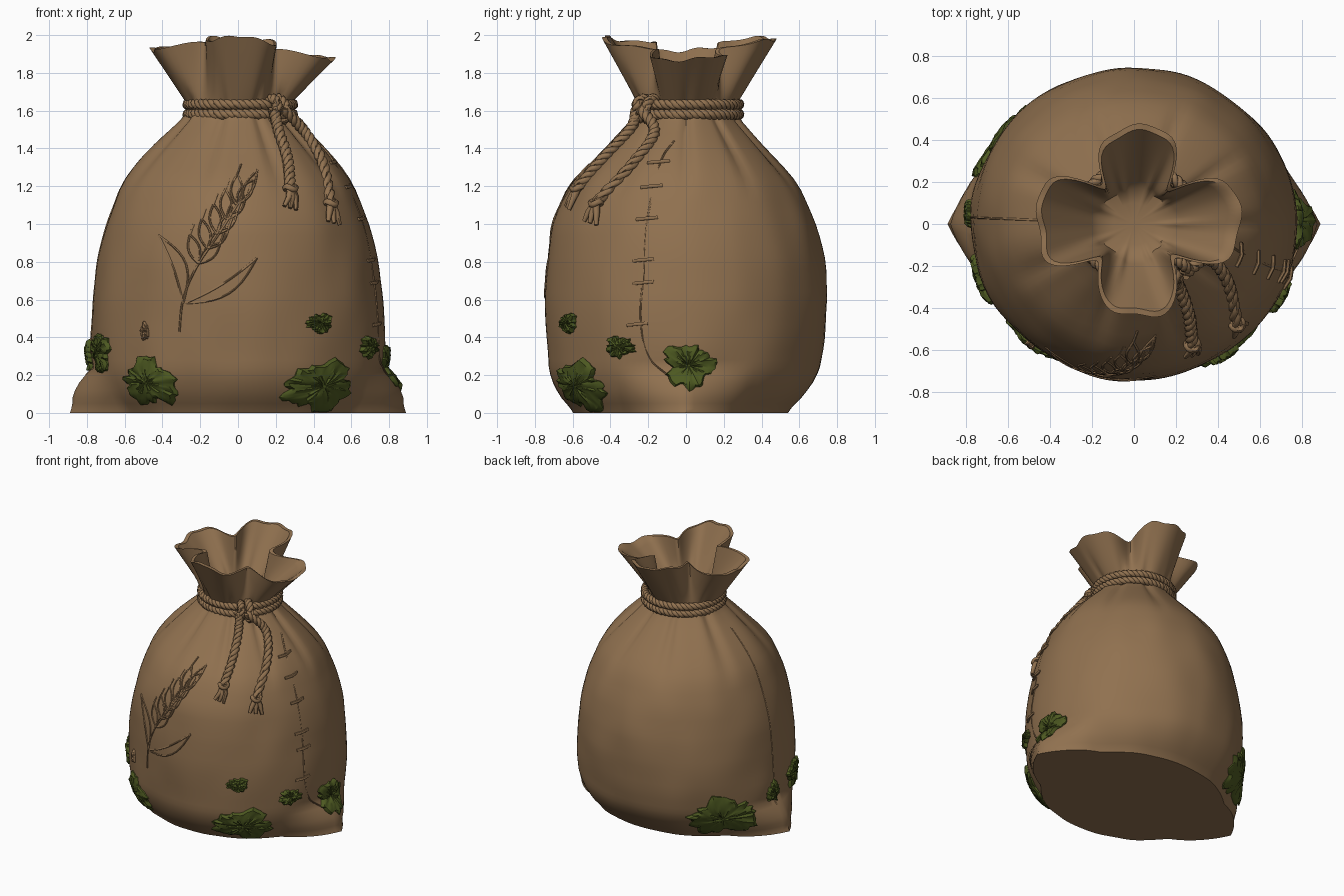
import bpy, bmesh, math, random
from math import sin, cos, pi, exp
from mathutils import Vector, noise

if "Cube" in bpy.data.objects:
    bpy.data.objects.remove(bpy.data.objects["Cube"])


def material(name, rgb):
    m = bpy.data.materials.new(name)
    m.use_nodes = True
    m.diffuse_color = (*rgb, 1)
    b = m.node_tree.nodes["Principled BSDF"]
    b.inputs["Base Color"].default_value = (*rgb, 1)
    b.inputs["Roughness"].default_value = 0.9
    return m


BURLAP = material("burlap brown", (0.28, 0.165, 0.079))
MOSS = material("moss green", (0.074, 0.1, 0.015))

# Sack profile: height, side half width, front depth, back depth
PROFILE = [(0, .68, .58, .52), (.06, .74, .65, .60), (.2, .78, .72, .70),
           (.4, .78, .735, .74), (.6, .77, .745, .75), (.8, .74, .74, .735),
           (1.0, .695, .71, .69), (1.2, .625, .62, .60), (1.3, .555, .53, .52),
           (1.4, .465, .425, .425), (1.5, .36, .335, .335),
           (1.57, .285, .265, .27), (1.62, .25, .24, .25)]
EAR = [(0, .195), (.04, .16), (.1, .12), (.16, .07), (.2, .03), (.24, -.015), (.32, 0)]


def lerp_table(table, z):
    z = min(max(z, table[0][0]), table[-1][0])
    for a, b in zip(table, table[1:]):
        if z <= b[0]:
            t = (z - a[0]) / (b[0] - a[0])
            return [p + (q - p) * t for p, q in zip(a[1:], b[1:])]


def radius(th, z):
    """Sack radius with bottom corners, gathers and soft lumps."""
    lo, hi = lerp_table(PROFILE, z - .03), lerp_table(PROFILE, z + .03)
    side, front, back = [(p + q) / 2 for p, q in zip(lo, hi)]
    depth = back if sin(th) > 0 else front
    r = 1 / math.hypot(cos(th) / side, sin(th) / depth)
    d = abs(math.asin(max(-1, min(1, sin(th)))))
    r += lerp_table(EAR, z)[0] * max(0, 1 - d / .5)
    gather = max(0, min(1, (z - 1.15) / .35))
    r *= 1 - .07 * gather * max(0, cos(9 * th + 2 * sin(th))) ** 4
    return r + .012 * noise.noise((3 * cos(th), 3 * sin(th), 3 * z))


def on_sack(th, z, off=0):
    r = radius(th, z) + off
    return Vector((r * cos(th), r * sin(th), z))


def front_angle(x, z):
    th = -pi / 2
    for _ in range(12):
        th = -math.acos(max(-1, min(1, x / radius(th, z))))
    return th


def on_front(x, z, off=.001):
    return on_sack(front_angle(x, z), z, off)


def side_angle(y, z):
    return math.asin(y / radius(0, z))


def finish(ob, mat, angle):
    ob.data.materials.append(mat)
    bpy.ops.object.select_all(action='DESELECT')
    ob.select_set(True)
    bpy.context.view_layer.objects.active = ob
    if ob.type == 'CURVE':
        bpy.ops.object.convert(target='MESH')
    bpy.ops.object.shade_smooth_by_angle(angle=math.radians(angle))


def mesh_from_rings(name, rings, mat, angle=45, cap_start=False):
    bm = bmesh.new()
    loops = [[bm.verts.new(p) for p in ring] for ring in rings]
    for a, b in zip(loops, loops[1:]):
        for i in range(len(a)):
            j = (i + 1) % len(a)
            bm.faces.new((a[i], a[j], b[j], b[i]))
    if cap_start:
        bm.faces.new(loops[0][::-1])
    bm.faces.new(loops[-1])
    me = bpy.data.meshes.new(name)
    bm.to_mesh(me)
    bm.free()
    ob = bpy.data.objects.new(name, me)
    bpy.context.collection.objects.link(ob)
    finish(ob, mat, angle)


def tubes(name, paths, width, closed=False, taper=False):
    cu = bpy.data.curves.new(name, 'CURVE')
    cu.dimensions = '3D'
    cu.bevel_depth = width
    cu.bevel_resolution = 1
    cu.use_fill_caps = True
    for path in paths:
        sp = cu.splines.new('POLY')
        sp.points.add(len(path) - 1)
        sp.use_cyclic_u = closed
        for i, p in enumerate(path):
            sp.points[i].co = (*p, 1)
            sp.points[i].radius = 1 - .8 * i / len(path) if taper else 1
    ob = bpy.data.objects.new(name, cu)
    bpy.context.collection.objects.link(ob)
    finish(ob, BURLAP, 60)


def smooth_path(pts, n=12):
    """Catmull-Rom samples through the points."""
    pts = [Vector(p) for p in pts]
    q = [2 * pts[0] - pts[1], *pts, 2 * pts[-1] - pts[-2]]
    out = []
    for a, b, c, d in zip(q, q[1:], q[2:], q[3:]):
        for i in range(n):
            t = i / n
            out.append(.5 * (2 * b + (c - a) * t + (2 * a - 5 * b + 4 * c - d) * t * t
                             + (3 * b - a - 3 * c + d) * t ** 3))
    return out + [pts[-1]]


def rope(name, path, turns, thick=.0145, closed=False):
    """Three strands twisted around a path."""
    strands = [[], [], []]
    n = len(path)
    for i, p in enumerate(path):
        ahead = path[(i + 1) % n] if closed else path[min(i + 1, n - 1)]
        behind = path[i - 1] if closed else path[max(i - 1, 0)]
        tan = (ahead - behind).normalized()
        ref = Vector((0, 0, 1)) if abs(tan.z) < .95 else Vector((1, 0, 0))
        u = tan.cross(ref).normalized()
        v = tan.cross(u)
        for k in range(3):
            a = 2 * pi * (turns * i / n + k / 3)
            strands[k].append(p + thick * (u * cos(a) + v * sin(a)))
    tubes(name, strands, thick * 1.05, closed)


# Sack with ruffled open mouth, one continuous skin
N = 128
ANGLES = [2 * pi * i / N for i in range(N)]


def mouth(th, t, inset=0):
    near = abs(th % (pi / 2) - pi / 4)
    rim = .485 - .03 * sin(th) ** 2 - .22 * exp(-(near / (.2 + .1 * sin(th) ** 2)) ** 2)
    rim += .012 * sin(5 * th + 1) + .008 * sin(13 * th)
    top = 1.94 - .045 * cos(2 * th) - .025 * cos(th) + .01 * sin(7 * th) + .006 * sin(17 * th)
    base = radius(th, 1.62)
    r = base + (rim - base) * t - inset * (1 + 2.2 * (1 - t))
    return Vector((r * cos(th) + .015 * t, r * sin(th) + .01 * t, 1.62 + t * (top - 1.62)))


heights = [0, .02, .05, .08, .12, .16, .2, .24, .28] + [.34 + .06 * i for i in range(21)] + [1.58]
rings = [[on_sack(a, z) for a in ANGLES] for z in heights]
rings += [[mouth(a, i / 8) for a in ANGLES] for i in range(9)]
rings += [[mouth(a, i / 8, .028) for a in ANGLES] for i in range(8, -1, -1)]
rings += [[Vector((r * cos(a), r * sin(a), 1.6)) for a in ANGLES] for r in (.1, .02)]
mesh_from_rings("sack", rings, BURLAP, 45, True)

# Rope wound twice round the neck, knot and hanging ends
for i, z in enumerate((1.58, 1.633)):
    ring = [Vector((.012 + .278 * cos(a), .01 + .27 * sin(a), z))
            for a in (2 * pi * k / 200 for k in range(200))]
    rope(f"neck_rope_{i + 1}", ring, 18, closed=True)
for i, a in enumerate((-.95, -.75)):
    hub = Vector((.015 + .28 * cos(a), .01 + .28 * sin(a), 1.606))
    out = Vector((cos(a), sin(a), .3 * (1 - 2 * i)))
    loop = [hub + .05 * (out * cos(t) + Vector((0, 0, 1.1)) * sin(t))
            for t in (2 * pi * k / 40 for k in range(40))]
    rope(f"knot_loop_{i + 1}", loop, 4, closed=True)
ENDS = [[(.2, 1.5), (.25, 1.35), (.268, 1.19)], [(.33, 1.49), (.43, 1.33), (.475, 1.11)]]
for i, pts in enumerate(ENDS):
    path = [Vector((.19 + .05 * i, -.26 + .02 * i, 1.61))] + [on_front(x, z, .024) for x, z in pts]
    rope(f"rope_end_{i + 1}", smooth_path(path, 20), 5, .0155)
    tip = path[-1]
    knob = [tip + Vector((.027 * cos(t), .027 * sin(t), .008 * sin(2 * t)))
            for t in (2 * pi * k / 16 for k in range(16))]
    tubes(f"end_knot_{i + 1}", [knob], .017, True)
    x, z = pts[-1]
    tassel = [[tip, on_front(x + s * .6 + .01, z - .05, .025), on_front(x + s + .02 * i, z - .105 - s / 3, .02)]
              for s in (-.03, 0, .03)]
    tubes(f"tassel_{i + 1}", tassel, .024, taper=True)

# Side seams with cross stitches
seam = [(-.06, 1.44), (-.13, 1.33), (-.2, 1.05), (-.225, .75), (-.24, .5), (-.2, .3), (-.1, .2)]
right_seam = smooth_path([on_sack(side_angle(y, z), z, -.001) for y, z in seam])
left_seam = [on_sack(pi - .04, z / 50, -.001) for z in range(10, 74)]
tubes("side_seams", [right_seam, left_seam], .005)
marks = []
for y, z in ((-.14, 1.33), (-.18, 1.2), (-.205, 1.03), (-.225, .81), (-.225, .69), (-.255, .47)):
    marks.append([on_sack(side_angle(y + d, z), z + d * .1, .012 - abs(d) * .2)
                  for d in (-.055, -.03, 0, .03, .055)])
tubes("stitches", marks, .01)


# Embroidered grain ear on the front
def leaf(base, tip, width, bend=0):
    b, t = Vector(base), Vector(tip)
    axis = t - b
    n = Vector((-axis.y, axis.x)).normalized()
    side = lambda s, k: b + axis * k + n * (sin(pi * k) * (bend + s * width))
    steps = [k / 10 for k in range(11)]
    return [[on_front(*side(s, k)) for k in steps] for s in (1, -1)]


strokes = [[on_front(p.x, p.y) for p in
            smooth_path([Vector(p) for p in ((-.31, .43), (-.29, .6), (-.22, .77), (-.1, .95), (.02, 1.14))], 6)]]
strokes += leaf((-.29, .58), (-.42, .94), .035, -.05)
strokes += leaf((-.28, .58), (.1, .82), .03, -.05)
for i in range(5):
    x, z = -.21 + .05 * i, .79 + .078 * i
    for ang in (1.85 - .08 * i, .75 + .05 * i):
        d = Vector((cos(ang), sin(ang)))
        tip = Vector((x, z)) + d * .16
        strokes += leaf((x, z), tip, .03)
        strokes.append([on_front(*(tip + Vector((.02, .055)) * k)) for k in (0, .5, 1)])
strokes += leaf((.02, 1.12), (.1, 1.28), .022)
tubes("grain_embroidery", strokes, .0055)


# Moss clumps and a frayed scrap hugging the cloth
def patch(name, th0, z0, w, h, seed, mat=MOSS, thick=.022):
    rnd = random.Random(seed)
    segs = 48
    outline = [.9 + .1 * sin(3 * a + seed) + .09 * sin(5 * a + 2 * seed) + .06 * sin(11 * a)
               + rnd.uniform(-.08, .08) for a in (2 * pi * k / segs for k in range(segs))]
    r0 = radius(th0, z0)
    loops = []
    for rho, off in ((1, -.02), (1, .4), (.9, 1), (.72, 1.1), (.5, 1.2), (.28, 1.25), (.06, 1.2)):
        ring = []
        for k, o in enumerate(outline):
            a = 2 * pi * k / segs
            lump = thick * off + rnd.uniform(-.35, .35) * thick * (off > 0)
            z = max(.004, z0 + h * rho * o * sin(a))
            ring.append(on_sack(th0 + w * rho * o * cos(a) / r0, z, lump))
        loops.append(ring)
    mesh_from_rings(name, loops, mat, 35)


for i, spot in enumerate([
        (front_angle(-.47, .16), .16, .18, .13), (front_angle(.44, .14), .14, .23, .14),
        (front_angle(.43, .475), .475, .08, .055), (3.5, .32, .12, .11),
        (.02, .25, .14, .13), (-.47, .35, .09, .06), (2.53, .19, .26, .17), (3.08, .3, .07, .08)]):
    patch(f"moss_{i + 1}", *spot, i + 3)
patch("frayed_scrap", front_angle(-.49, .43), .43, .025, .05, 9, BURLAP, .015)
